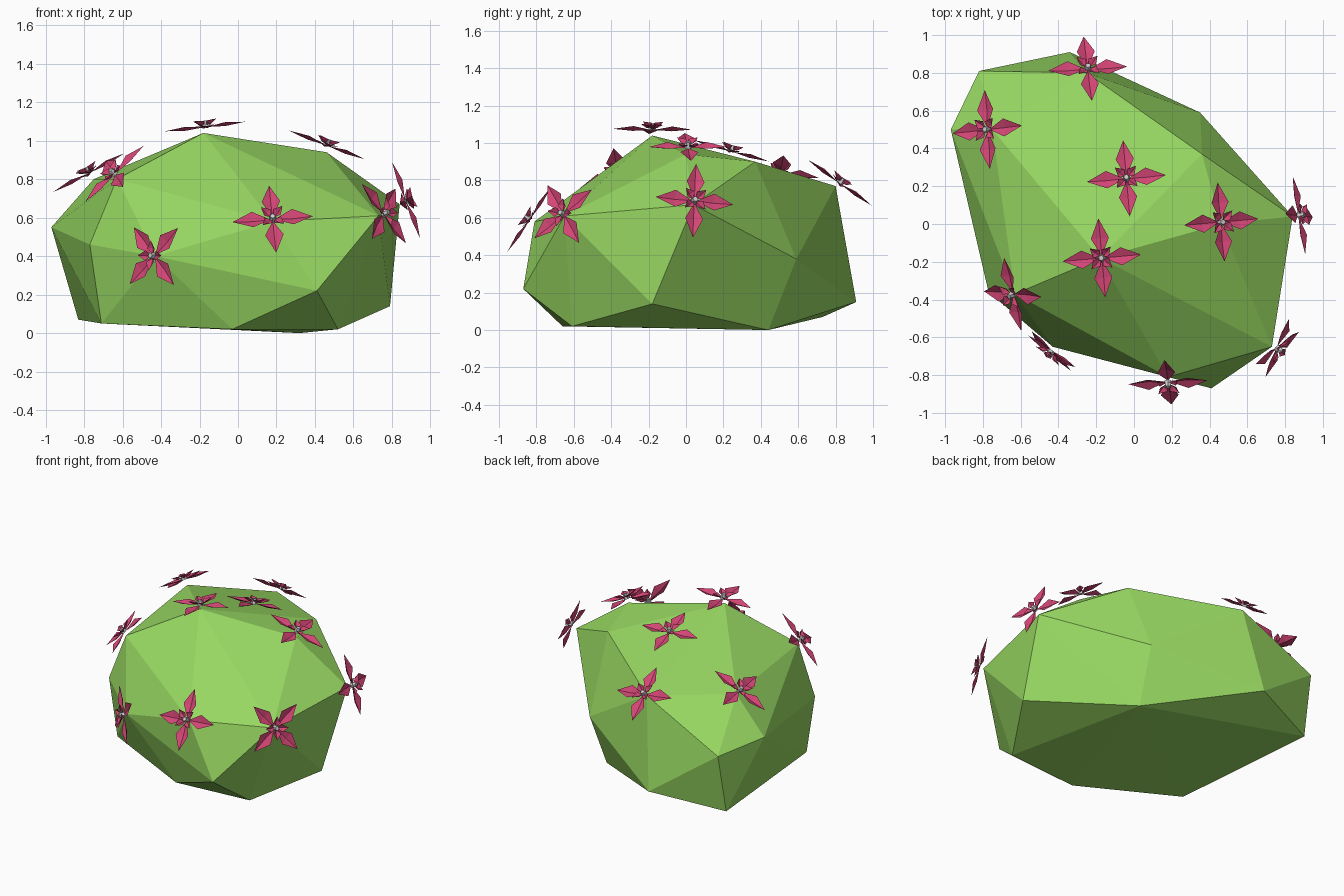
import bpy, bmesh
from math import radians, cos, sin, pi
from mathutils import Vector, Matrix

if "Cube" in bpy.data.objects:
    bpy.data.objects.remove(bpy.data.objects["Cube"])


def material(name, rgb):
    m = bpy.data.materials.new(name)
    m.diffuse_color = (*rgb, 1)
    m.use_nodes = True
    m.node_tree.nodes["Principled BSDF"].inputs["Base Color"].default_value = m.diffuse_color
    return m


green = material("leaf_green", (0.31, 0.68, 0.12))
pink = material("petal_pink", (0.65, 0.06, 0.18))


def finish(bm, name, mats=()):
    mesh = bpy.data.meshes.new(name)
    bm.to_mesh(mesh)
    bm.free()
    for m in mats:
        mesh.materials.append(m)
    ob = bpy.data.objects.new(name, mesh)
    bpy.context.collection.objects.link(ob)
    return ob


# Faceted bush: hull around its corner points
corners = [
    (-.18, -.18, 1.04), (.46, 0, .94), (.36, .37, .90), (-.25, .80, .77),
    (-.75, .50, .80), (-.63, -.37, .80), (.84, .04, .67), (.73, -.65, .61),
    (.18, -.81, .58), (-.43, -.65, .40), (-.77, -.36, .46), (-.97, .50, .55),
    (-.82, .81, .49), (.35, .59, .38), (.41, -.87, .22), (.79, -.18, .14),
    (-.34, .91, .15), (-.83, .73, .07), (-.71, -.35, .05), (-.03, -.66, .02),
    (.52, -.61, .02), (.32, .44, 0)]
bm = bmesh.new()
for c in corners:
    bm.verts.new(c)
hull = bmesh.ops.convex_hull(bm, input=bm.verts)
bmesh.ops.delete(bm, geom=[v for v in bm.verts if not v.link_faces], context='VERTS')
bmesh.ops.recalc_face_normals(bm, faces=bm.faces)
finish(bm, "bush", [green])


def petal(bm, angle, length, width, lift, base_z):
    """Creased kite pointing outwards at the given angle."""
    rot = Matrix.Rotation(angle, 4, 'Z') @ Matrix.Translation((0, 0, base_z)) \
        @ Matrix.Rotation(-lift, 4, 'Y')
    pts = [(0.01, 0, 0), (length * .5, -width, .012), (length, 0, 0),
           (length * .5, width, .012), (length * .5, 0, -.008)]
    a, r, t, l, m = [bm.verts.new(rot @ Vector(p)) for p in pts]
    for f in ((a, r, m), (r, t, m), (t, l, m), (l, a, m)):
        bm.faces.new(f)


def flower_mesh():
    bm = bmesh.new()
    for k in range(4):
        petal(bm, k * pi / 2 - radians(-5), .21, .048, radians(1), 0)
        petal(bm, k * pi / 2 + radians(50), .085, .026, radians(22), .006)
    return bm


# Flowers: position and facing direction
flowers = [
    ((-.17, -.18, 1.07), (-.12, 0, 1)),
    ((.46, .01, .975), (.35, .03, .93)),
    ((-.04, .24, .955), (-.02, .27, .96)),
    ((-.245, .82, .785), (.05, .58, .80)),
    ((-.775, .50, .83), (-.48, .05, .87)),
    ((-.64, -.37, .825), (-.66, -.38, .65)),
    ((.87, .045, .69), (.92, .18, .33)),
    ((.755, -.655, .62), (.78, -.55, .28)),
    ((.18, -.835, .59), (0, -.83, .56)),
    ((-.435, -.67, .40), (-.63, -.77, .10))]
for i, (pos, normal) in enumerate(flowers, 1):
    turn = Vector((0, 0, 1)).rotation_difference(Vector(normal)).to_matrix().to_4x4()
    place = Matrix.Translation(pos) @ turn
    petals = finish(flower_mesh(), f"flower_petals_{i}", [pink])
    petals.matrix_world = place
    # Small grey centre
    bm = bmesh.new()
    bmesh.ops.create_cone(bm, cap_ends=True, segments=6, radius1=.022, radius2=.014, depth=.035)
    centre = finish(bm, f"flower_centre_{i}")
    centre.matrix_world = place @ Matrix.Translation((0, 0, .017))
